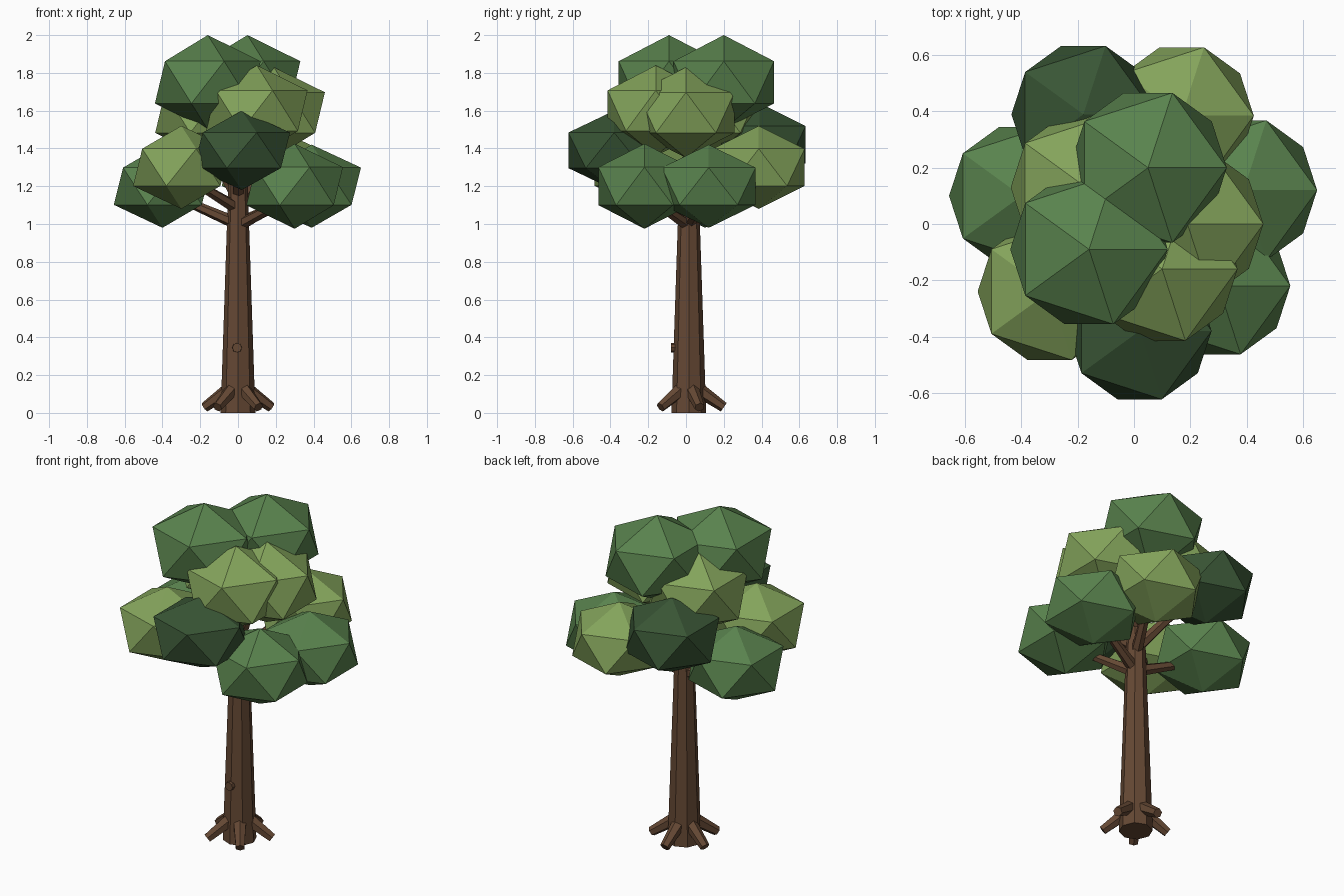
import bpy
from math import cos, sin, pi, radians
from mathutils import Vector

cube = bpy.data.objects.get("Cube")
if cube:
    bpy.data.objects.remove(cube)


def material(name, rgb):
    m = bpy.data.materials.new(name)
    m.use_nodes = True
    m.diffuse_color = (*rgb, 1)
    bsdf = m.node_tree.nodes["Principled BSDF"]
    bsdf.inputs["Base Color"].default_value = (*rgb, 1)
    bsdf.inputs["Roughness"].default_value = 0.9
    return m


bark = material("brown bark", (0.13, 0.065, 0.034))
mid = material("mid green", (0.10, 0.225, 0.075))
light = material("light green", (0.23, 0.37, 0.105))
dark = material("dark green", (0.04, 0.09, 0.035))


def finish(name, mat):
    obj = bpy.context.object
    obj.name = name
    obj.data.materials.append(mat)
    return obj


def limb(name, start, end, r1, r2, sides=6):
    """Tapered low-poly cylinder between two points."""
    a, b = Vector(start), Vector(end)
    d = b - a
    bpy.ops.mesh.primitive_cone_add(
        vertices=sides, radius1=r1, radius2=r2, depth=d.length,
        location=(a + b) / 2, rotation=d.to_track_quat('Z', 'Y').to_euler())
    return finish(name, bark)


def clump(name, mat, centre, radius, height):
    """Faceted leaf clump, a flattened icosahedron."""
    bpy.ops.mesh.primitive_ico_sphere_add(subdivisions=1, radius=1, location=centre)
    bpy.context.object.scale = (radius, radius, height)
    return finish(name, mat)


# Trunk and the knot on its front
AXIS_Y = 0.015
limb("trunk", (0, AXIS_Y, 0), (0, AXIS_Y, 1.25), 0.092, 0.05, 8)
limb("knot", (-0.005, -0.03, 0.345), (-0.005, -0.08, 0.345), 0.027, 0.025, 8)

# Five spreading roots
for i in range(5):
    a = radians(18) + i * 2 * pi / 5
    limb(f"root_{i + 1}",
         (0.04 * cos(a), AXIS_Y + 0.04 * sin(a), 0.13),
         (0.185 * cos(a), AXIS_Y + 0.185 * sin(a), 0.03), 0.04, 0.027)

# Branches reaching into the leaves: start height, end point
branches = [
    (1.00, (-0.30, 0.07, 1.13)),
    (1.08, (-0.23, -0.17, 1.22)),
    (0.99, (0.22, -0.16, 1.11)),
    (1.00, (0.28, 0.09, 1.13)),
    (1.10, (0.13, 0.28, 1.28)),
    (1.14, (-0.13, 0.28, 1.36)),
    (1.15, (0.01, -0.24, 1.34)),
    (1.18, (0.10, 0.02, 1.50)),
    (1.18, (-0.09, 0.06, 1.50)),
]
for i, (z, end) in enumerate(branches):
    limb(f"branch_{i + 1}", (0, AXIS_Y, z), end, 0.034, 0.022)

# Leaf clumps from the top down
clump("leaves_top_right", mid, (-0.16, -0.09, 1.75), 0.313, 0.25)
clump("leaves_top_left", mid, (0.05, 0.20, 1.75), 0.313, 0.25)
clump("leaves_upper_left", light, (0.19, 0.0, 1.59), 0.302, 0.24)
clump("leaves_upper_front", light, (0.10, -0.16, 1.60), 0.30, 0.24)
clump("leaves_upper_right", light, (-0.17, 0.13, 1.59), 0.30, 0.24)
clump("leaves_middle_front", dark, (0.02, -0.38, 1.39), 0.286, 0.21)
clump("leaves_middle_back", dark, (-0.18, 0.39, 1.42), 0.286, 0.22)
clump("leaves_middle_right", light, (-0.30, -0.24, 1.30), 0.286, 0.22)
clump("leaves_middle_left", light, (0.17, 0.385, 1.30), 0.286, 0.22)
clump("leaves_low_right", mid, (-0.40, 0.10, 1.20), 0.288, 0.22)
clump("leaves_low_front_left", mid, (0.30, -0.22, 1.20), 0.286, 0.225)
clump("leaves_low_left", mid, (0.39, 0.12, 1.20), 0.292, 0.22)
